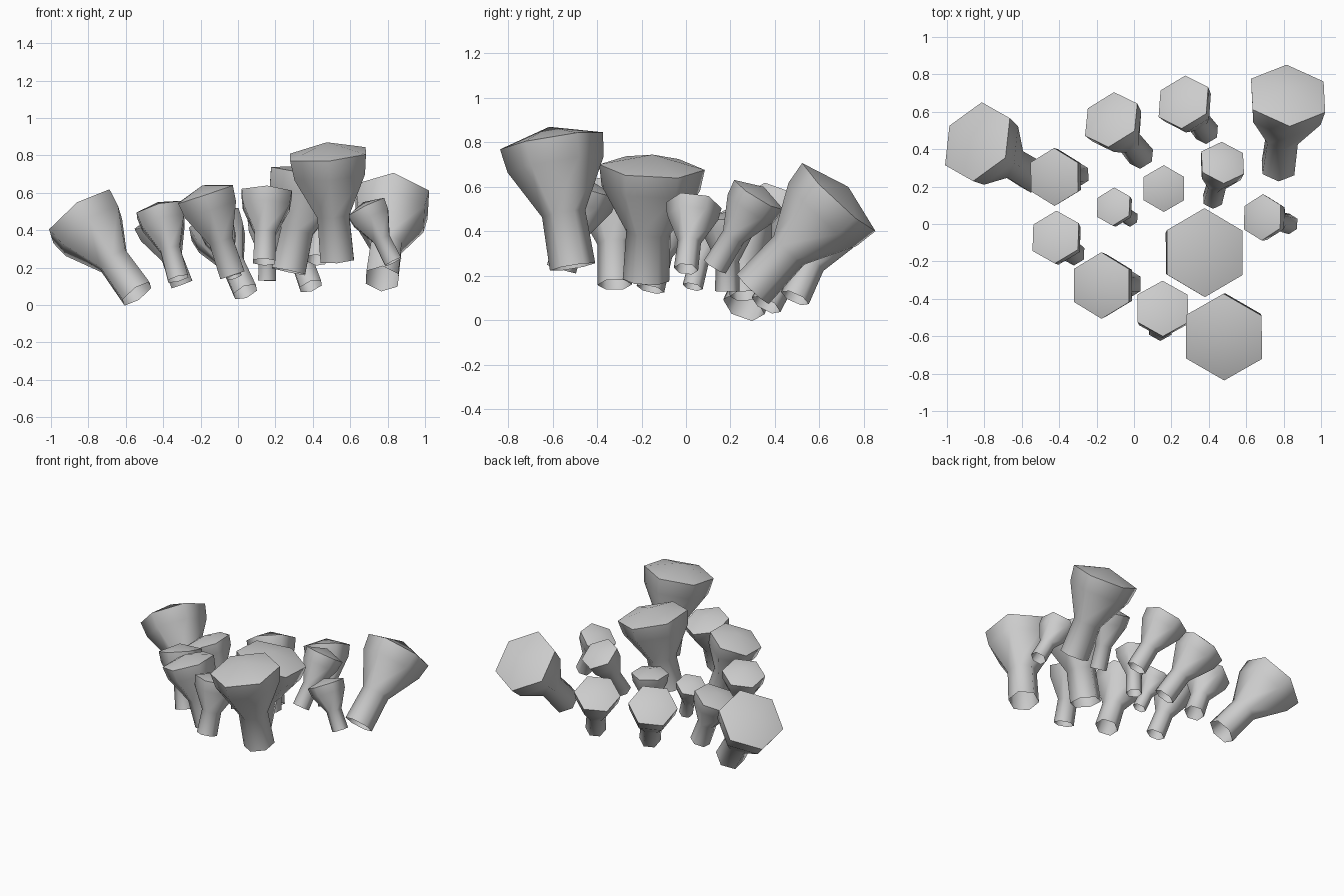
import bpy, bmesh, math
from mathutils import Vector

if "Cube" in bpy.data.objects:
    bpy.data.objects.remove(bpy.data.objects["Cube"])

# Half profile of one polyp: (fraction of length, fraction of rim radius)
PROFILE = [(0, .44), (.38, .42), (.73, .93), (.9, 1.0)]
SIDES = 6


def polyp(name, base, apex, radius):
    """Open-bottomed six-sided stalk flaring into a domed cap."""
    base, apex = Vector(base), Vector(apex)
    axis = apex - base
    turn = Vector((0, 0, 1)).rotation_difference(axis)
    bm = bmesh.new()
    rings = []
    for t, r in PROFILE:
        ring = []
        for i in range(SIDES):
            a = math.pi / 2 + math.tau * i / SIDES
            p = Vector((math.cos(a), math.sin(a), 0)) * r * radius
            ring.append(bm.verts.new(base + axis * t + turn @ p))
        rings.append(ring)
    # side walls
    for lo, hi in zip(rings, rings[1:]):
        for i in range(SIDES):
            j = (i + 1) % SIDES
            bm.faces.new((lo[i], lo[j], hi[j], hi[i]))
    # domed top
    tip = bm.verts.new(apex)
    for i in range(SIDES):
        bm.faces.new((rings[-1][i], rings[-1][(i + 1) % SIDES], tip))
    mesh = bpy.data.meshes.new(name)
    bm.to_mesh(mesh)
    bm.free()
    ob = bpy.data.objects.new(name, mesh)
    bpy.context.collection.objects.link(ob)
    bpy.ops.object.select_all(action='DESELECT')
    ob.select_set(True)
    bpy.context.view_layer.objects.active = ob
    bpy.ops.object.shade_smooth_by_angle(angle=math.radians(62))


# Cluster: base centre, cap apex, rim radius
CLUSTER = [
    ((-.54, .26, .06), (-.87, .46, .52), .225),
    ((-.30, .265, .11), (-.44, .25, .49), .155),
    ((-.32, -.16, .14), (-.43, -.06, .55), .145),
    ((-.03, -.32, .16), (-.19, -.33, .64), .178),
    ((.14, -.56, .23), (.155, -.44, .635), .155),
    ((.53, -.51, .24), (.475, -.615, .87), .235),
    ((.27, -.18, .18), (.39, -.15, .745), .238),
    ((.83, 0, .23), (.67, .04, .55), .125),
    ((.77, .30, .14), (.83, .73, .60), .225),
    ((.39, .49, .10), (.25, .67, .49), .155),
    ((.04, .36, .07), (-.14, .58, .47), .165),
    ((.155, .185, .13), (.16, .19, .49), .125),
    ((.42, .13, .24), (.48, .35, .60), .13),
    ((-.02, .03, .15), (-.12, .10, .43), .105),
]
for n, (b, a, r) in enumerate(CLUSTER, 1):
    polyp(f"polyp_{n:02d}", b, a, r)
